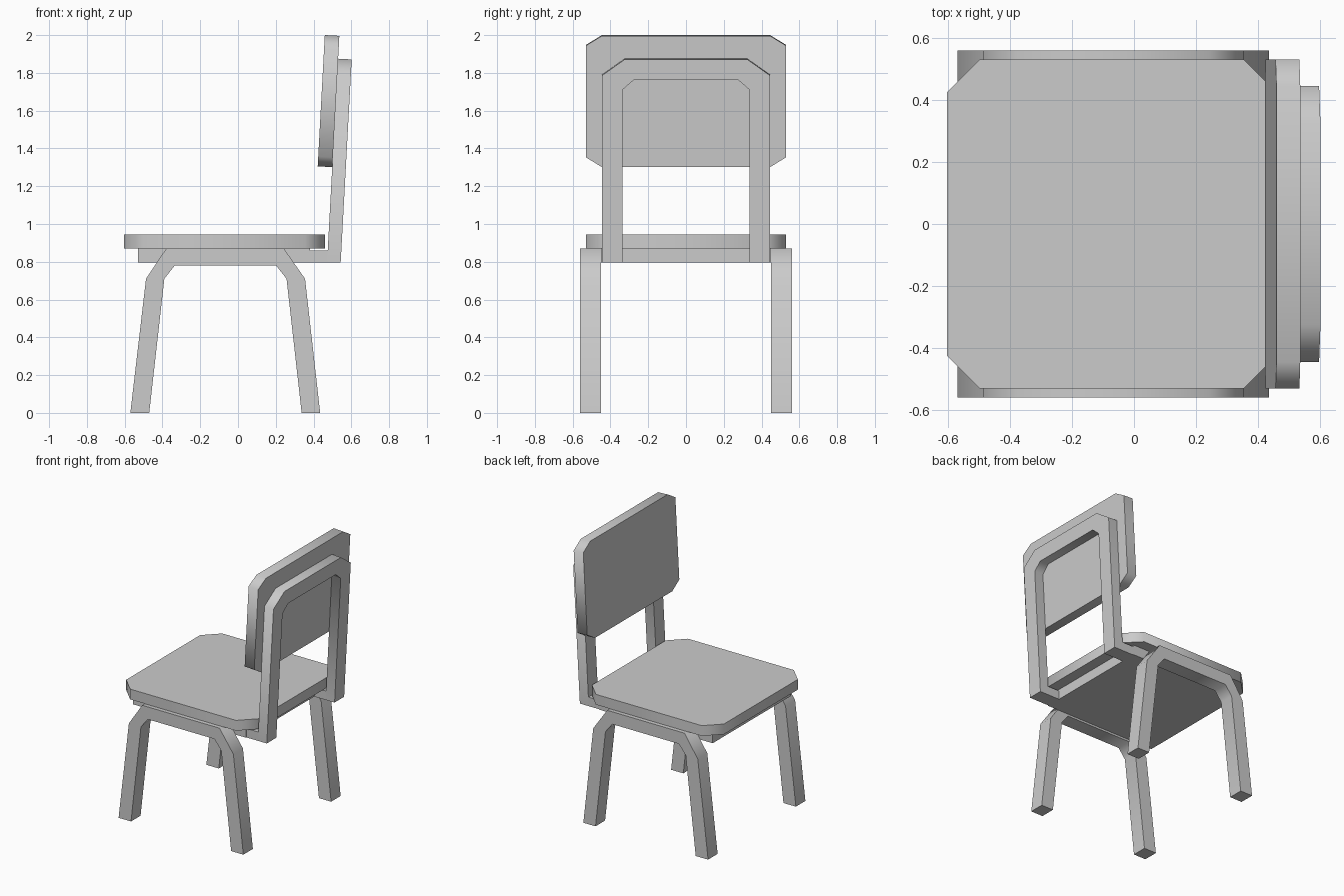
import bpy, bmesh, math

if "Cube" in bpy.data.objects:
    bpy.data.objects.remove(bpy.data.objects["Cube"])


def prism(name, profile, place, depths, smooth=True):
    """Extrude a 2D profile between two depths; place(a, b, depth) gives xyz."""
    bm = bmesh.new()
    near, far = ([bm.verts.new(place(a, b, d)) for a, b in profile] for d in depths)
    bm.faces.new(near)
    bm.faces.new(far)
    n = len(profile)
    for i in range(n):
        j = (i + 1) % n
        bm.faces.new((near[i], near[j], far[j], far[i]))
    bmesh.ops.recalc_face_normals(bm, faces=bm.faces)
    mesh = bpy.data.meshes.new(name)
    bm.to_mesh(mesh)
    bm.free()
    ob = bpy.data.objects.new(name, mesh)
    bpy.context.collection.objects.link(ob)
    if smooth:
        bpy.ops.object.select_all(action='DESELECT')
        ob.select_set(True)
        bpy.context.view_layer.objects.active = ob
        bpy.ops.object.shade_smooth_by_angle(angle=math.radians(60))
    return ob


def octagon(a0, a1, b0, b1, ca, cb):
    return [(a0 + ca, b0), (a1 - ca, b0), (a1, b0 + cb), (a1, b1 - cb),
            (a1 - ca, b1), (a0 + ca, b1), (a0, b1 - cb), (a0, b0 + cb)]


def rect(a0, a1, b0, b1):
    return [(a0, b0), (a1, b0), (a1, b1), (a0, b1)]


def mirrored(half):
    return half + [(-a, b) for a, b in reversed(half)]


def flat(a, b, d):
    return (a, b, d)


def sideways(a, b, d):
    return (a, d, b)


# Backrest plane leans backwards; depth runs along its normal
LEAN = 0.054


def leaning(a, b, d):
    drop = LEAN * d if b > 1 else 0
    return (0.475 + (b - 0.86) * LEAN + d, a, b - drop)


# Seat and the support board below it
prism("seat", octagon(-0.603, 0.46, -0.53, 0.53, 0.105, 0.105), flat, (0.87, 0.945))
prism("seat_support", rect(-0.53, 0.38, -0.45, 0.45), flat, (0.795, 0.87), False)

# Bent leg frames on both sides
leg_profile = [(-0.57, 0), (-0.487, 0.71), (-0.38, 0.87), (0.243, 0.87),
               (0.355, 0.71), (0.435, 0), (0.337, 0), (0.257, 0.71),
               (0.202, 0.78), (-0.335, 0.78), (-0.39, 0.71), (-0.47, 0)]
for side, s in (("left", 1), ("right", -1)):
    prism(side + "_leg_frame", leg_profile, sideways, (s * 0.45, s * 0.56))
    # Horizontal brackets joining the back frame to the seat support
    prism(side + "_back_bracket", rect(0.38, 0.475, s * 0.335, s * 0.445), flat,
          (0.795, 0.86), False)

# Inverted U back frame: outer outline then inner outline
outer = mirrored([(0.445, 0.795), (0.445, 1.79), (0.325, 1.875)])
inner = mirrored([(0.335, 0.795), (0.335, 1.715), (0.275, 1.768)])
prism("back_frame", outer + inner[::-1], leaning, (0, 0.072))

# Backrest panel in front of the frame
prism("back_panel", octagon(-0.53, 0.53, 1.305, 2.0, 0.085, 0.052), leaning, (-0.077, 0)).location.z = -0.004
